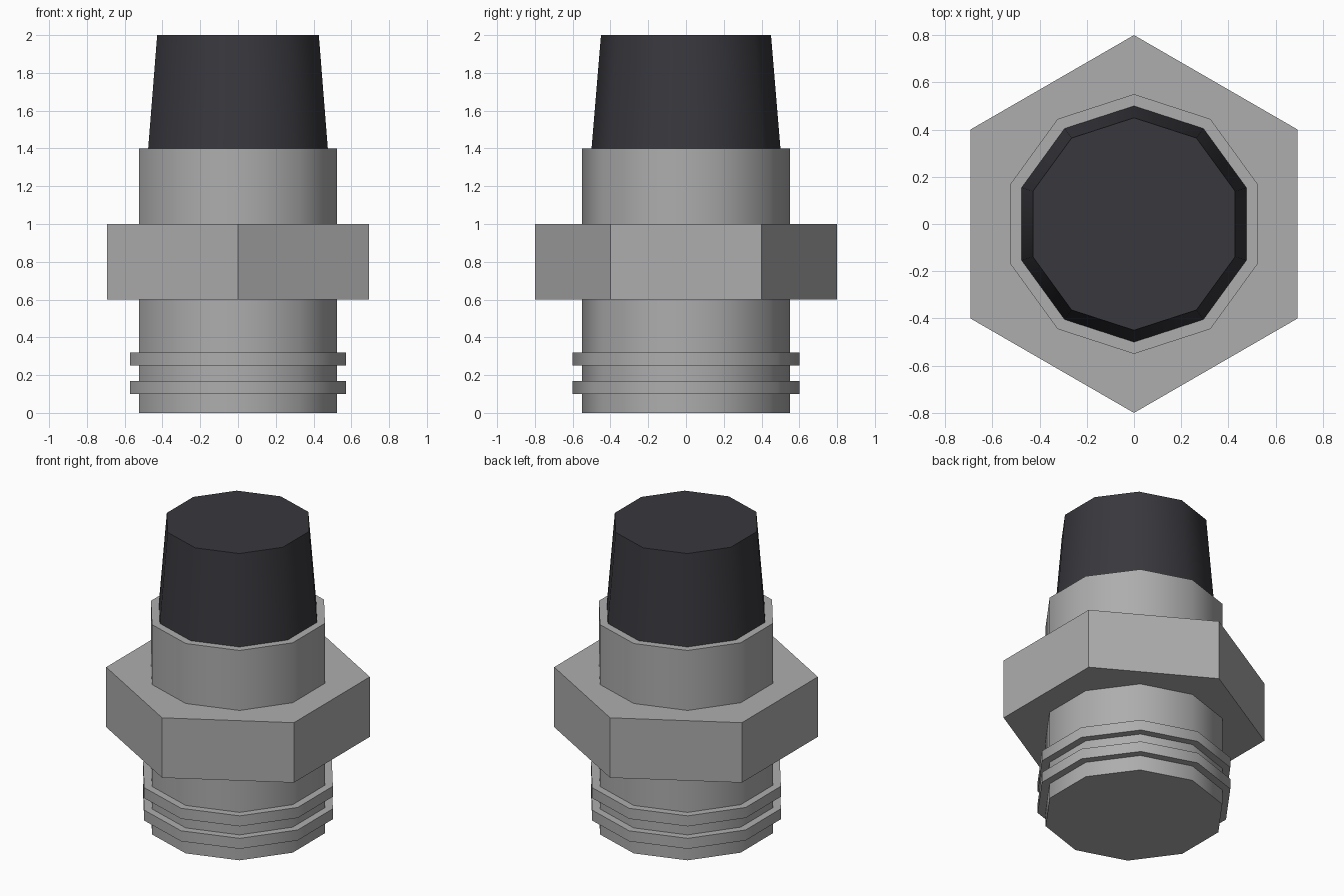
import bpy
import math

if "Cube" in bpy.data.objects:
    bpy.data.objects.remove(bpy.data.objects["Cube"])


def material(name, color):
    m = bpy.data.materials.new(name)
    m.diffuse_color = (*color, 1.0)
    m.use_nodes = True
    m.node_tree.nodes["Principled BSDF"].inputs["Base Color"].default_value = m.diffuse_color
    return m


steel = material("steel grey", (0.42, 0.42, 0.42))
rubber = material("black rubber", (0.04, 0.039, 0.047))


def prism(name, sides, r_bottom, r_top, z0, z1, mat):
    """Upright prism or frustum with a corner on the y axis."""
    bpy.ops.mesh.primitive_cone_add(
        vertices=sides, radius1=r_bottom, radius2=r_top,
        depth=z1 - z0, location=(0, 0, (z0 + z1) / 2))
    ob = bpy.context.object
    ob.name = name
    ob.data.materials.append(mat)
    # round sides shade smooth, hexagon corners and rims stay sharp
    bpy.ops.object.shade_smooth_by_angle(angle=math.radians(40))
    return ob


# Main barrel
prism("barrel", 10, 0.55, 0.55, 0.0, 1.4, steel)

# Hexagonal wrench nut
prism("hex_nut", 6, 0.8, 0.8, 0.6, 1.0, steel)

# Thread ridges near the bottom
for i, z in enumerate((0.10, 0.25)):
    prism(f"thread_ridge_{i + 1}", 10, 0.6, 0.6, z, z + 0.07, steel)

# Tapered cable sleeve on top
prism("cable_sleeve", 10, 0.5, 0.45, 1.4, 2.0, rubber)
